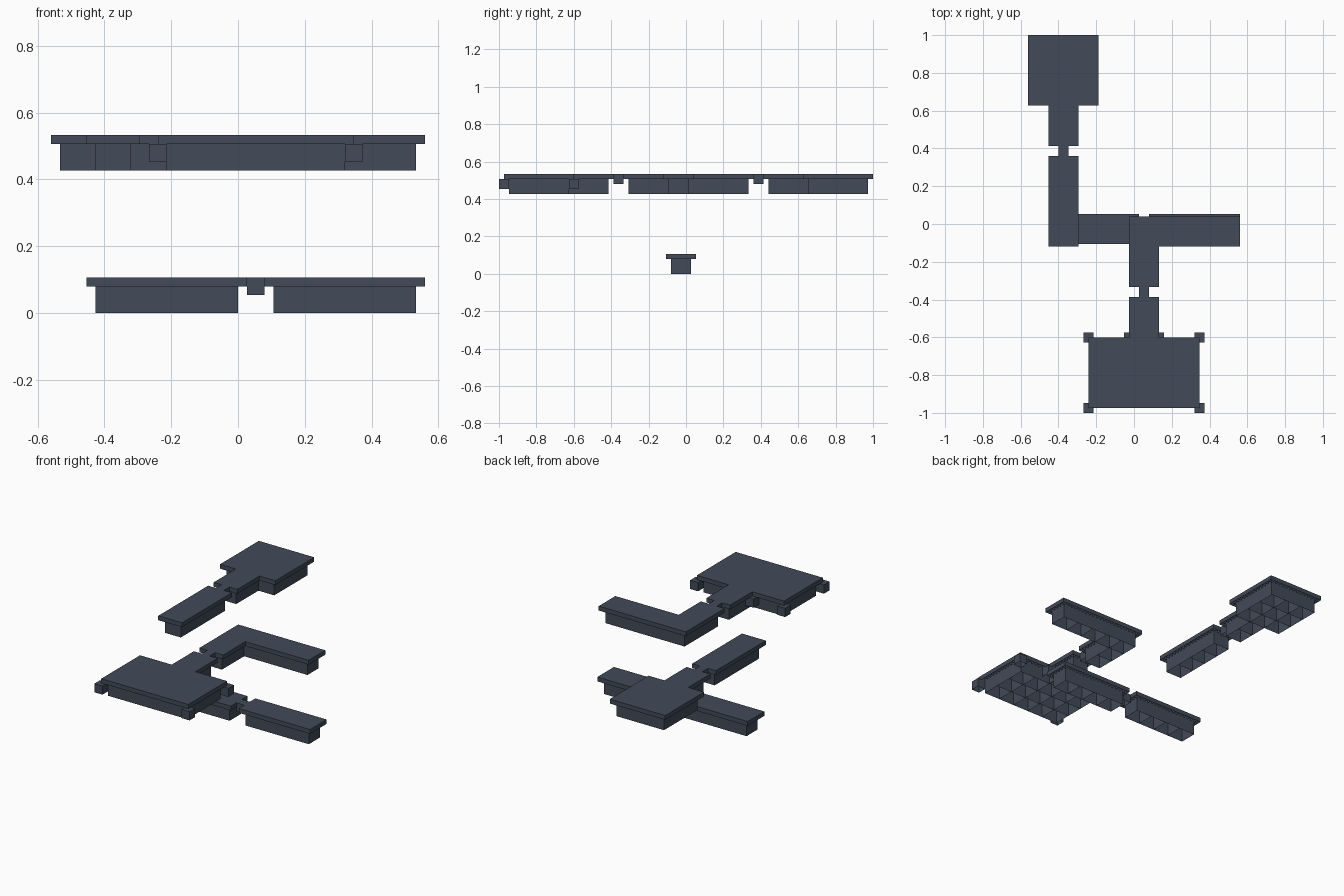
import bpy, bmesh

if "Cube" in bpy.data.objects:
    bpy.data.objects.remove(bpy.data.objects["Cube"])

U = 2 / 75          # one small block; a floor tile is 4 x 4 x 4 blocks

slate = bpy.data.materials.new("dark slate")
slate.diffuse_color = (0.054, 0.069, 0.098, 1)
slate.use_nodes = True
slate.node_tree.nodes["Principled BSDF"].inputs["Base Color"].default_value = slate.diffuse_color


def add_box(bm, seen, lo, hi):
    """Hollow block, open underneath; walls shared by neighbours are made once."""
    (x0, y0, z0), (x1, y1, z1) = lo, hi
    quads = [
        [(x0, y0, z1), (x1, y0, z1), (x1, y1, z1), (x0, y1, z1)],
        [(x0, y0, z0), (x1, y0, z0), (x1, y0, z1), (x0, y0, z1)],
        [(x1, y0, z0), (x1, y1, z0), (x1, y1, z1), (x1, y0, z1)],
        [(x1, y1, z0), (x0, y1, z0), (x0, y1, z1), (x1, y1, z1)],
        [(x0, y1, z0), (x0, y0, z0), (x0, y0, z1), (x0, y1, z1)],
    ]
    for q in quads:
        key = frozenset(q)
        if key not in seen:
            seen.add(key)
            bm.faces.new([bm.verts.new((x * U, y * U - 1, z * U)) for x, y, z in q])


def finish(bm, name):
    bmesh.ops.remove_doubles(bm, verts=bm.verts, dist=1e-5)
    me = bpy.data.meshes.new(name)
    bm.to_mesh(me)
    bm.free()
    me.materials.append(slate)
    bpy.context.collection.objects.link(bpy.data.objects.new(name, me))


def section(name, z, rects, dy=0):
    """Tiles filling rectangles (x, y, columns, rows), plus a rim of small blocks."""
    bm, seen, filled = bmesh.new(), set(), set()
    tiles = {(x + 4 * i, y + 4 * j) for x, y, nx, ny in rects
             for i in range(nx) for j in range(ny)}
    for x, y in tiles:
        add_box(bm, seen, (x, y + dy, z), (x + 4, y + 4 + dy, z + 4))
        filled |= {(x + i, y + j) for i in range(4) for j in range(4)}
    rim = {(x + i, y + j) for x, y in filled
           for i in (-1, 0, 1) for j in (-1, 0, 1)} - filled
    for x, y in rim:
        add_box(bm, seen, (x, y + dy, z + 3), (x + 1, y + 1 + dy, z + 4))
    finish(bm, name)


def block(name, x, y, z):
    """Two-unit cube centred on x, y."""
    bm = bmesh.new()
    add_box(bm, set(), (x - 1, y - 1, z), (x + 1, y + 1, z + 2))
    finish(bm, name)


# upper level
section("large_room", 16, [(-8, 2, 5, 3), (0, 14, 1, 2)])
section("corner_corridor", 16, [(0, 26, 1, 2), (0, 34, 5, 1)])
section("left_corridor", 16, [(-16, 34, 1, 4)])
section("small_room", 16, [(-16, 54, 1, 2), (-20, 62, 3, 3)])

# lower level
section("lower_left_corridor", 0, [(-16, 34, 4, 1)], 0.5)
section("lower_right_corridor", 0, [(4, 34, 4, 1)], 0.5)

# links between sections
block("front_link", 2, 24, 18)
block("back_link", -14, 52, 18)
block("lower_link", 2, 36.5, 2)

# corner blocks under the large room's rim
for x, y in [(-9, 1), (13, 1), (-9, 15), (13, 15), (-1, 15), (5, 15)]:
    block("corner_block", x, y, 17)
